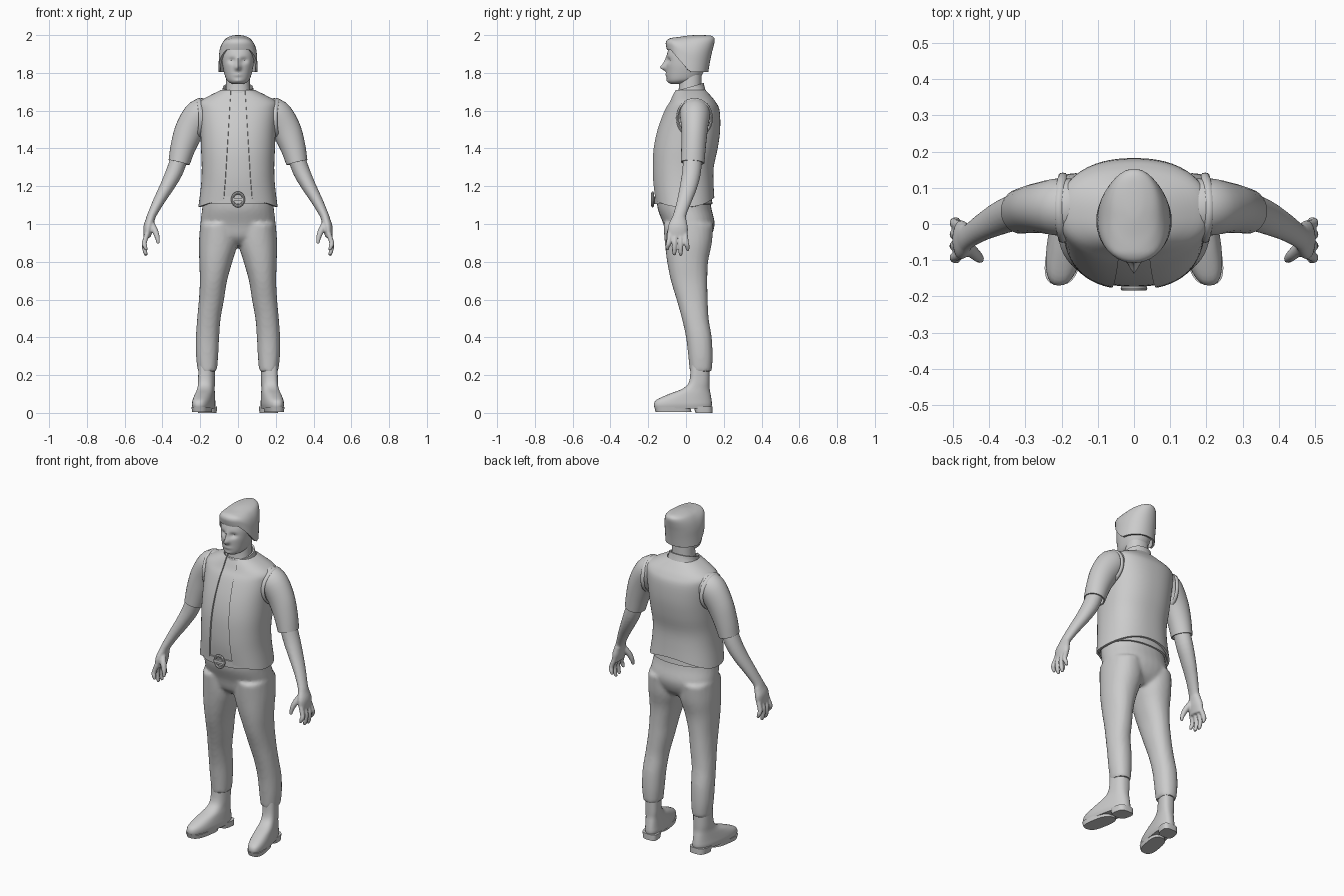
import bpy, bmesh
from math import sin, cos, pi, asin, exp, radians
from mathutils import Vector

if "Cube" in bpy.data.objects:
    bpy.data.objects.remove(bpy.data.objects["Cube"])


def dense(rows, k):
    """Catmull-Rom interpolation through rows of numbers."""
    out = []
    for i in range(len(rows) - 1):
        p = [rows[max(0, min(len(rows) - 1, i + j))] for j in (-1, 0, 1, 2)]
        for t in (s / k for s in range(k)):
            out.append([0.5 * (2 * b + (c - a) * t + (2 * a - 5 * b + 4 * c - d) * t * t
                               + (3 * b - a - 3 * c + d) * t ** 3) for a, b, c, d in zip(*p)])
    return out + [list(rows[-1])]


def skin(bm, rings, closed, cap):
    vs = [[bm.verts.new(p) for p in r] for r in rings]
    n = len(vs[0])
    for a, b in zip(vs, vs[1:]):
        for i in range(n if closed else n - 1):
            j = (i + 1) % n
            bm.faces.new((a[i], a[j], b[j], b[i]))
    if cap:
        bm.faces.new(vs[0][::-1])
        bm.faces.new(vs[-1])


def loft(bm, rows, k=4, n=32, p=2.2, cap=True, arc=None, fn=None):
    """Horizontal rings from rows (z, x0, x1, y0, y1), ordered upwards; angle 0 is the front."""
    rings = []
    for z, x0, x1, y0, y1 in dense(rows, k):
        rx, ry, cx, cy = abs(x1 - x0) / 2, (y1 - y0) / 2, (x0 + x1) / 2, (y0 + y1) / 2
        a0, a1 = arc(z, rx) if arc else (0, 2 * pi)
        ring = []
        for i in range(n):
            a = a0 + (a1 - a0) * i / (n - 1 if arc else n)
            s, c = sin(a), cos(a)
            v = Vector((cx + rx * abs(s) ** (2 / p) * (1 if s > 0 else -1),
                        cy - ry * abs(c) ** (2 / p) * (1 if c > 0 else -1), z))
            ring.append(fn(v) if fn else v)
        rings.append(ring)
    skin(bm, rings, arc is None, cap)


def tube(bm, rows, k=4, n=16, cap=True):
    """Rings square to a path; rows (x, y, z, radius across, radius front to back)."""
    d = dense(rows, k)
    rings = []
    for i, r in enumerate(d):
        t = (Vector(d[min(i + 1, len(d) - 1)][:3]) - Vector(d[max(i - 1, 0)][:3])).normalized()
        u = Vector((0, 1, 0)).cross(t).normalized()
        w = t.cross(u)
        rings.append([Vector(r[:3]) + u * cos(2 * pi * j / n) * r[3] + w * sin(2 * pi * j / n) * r[4]
                      for j in range(n)])
    skin(bm, rings, True, cap)


def finish(name, bm, voxel=0, mirror=False, solid=0):
    me = bpy.data.meshes.new(name)
    bm.to_mesh(me)
    bm.free()
    ob = bpy.data.objects.new(name, me)
    bpy.context.collection.objects.link(ob)
    if voxel:
        m = ob.modifiers.new("blend", 'REMESH')
        m.mode, m.voxel_size = 'VOXEL', voxel
        m = ob.modifiers.new("relax", 'SMOOTH')
        m.factor, m.iterations = 0.5, 3
    if solid:
        ob.modifiers.new("cloth", 'SOLIDIFY').thickness = solid
    if mirror:
        ob.modifiers.new("pair", 'MIRROR').use_mirror_merge = False
    bpy.ops.object.select_all(action='DESELECT')
    ob.select_set(True)
    bpy.context.view_layer.objects.active = ob
    bpy.ops.object.convert(target='MESH')
    bpy.ops.object.shade_smooth_by_angle(angle=radians(42))
    return bpy.context.object


def sym(rows):
    return [(z, -w, w, y0, y1) for z, w, y0, y1 in rows]


# Trousers: hips and two legs blended together
bm = bmesh.new()
loft(bm, sym([(.89, .09, -.06, .09), (.93, .18, -.1, .13), (1.0, .198, -.12, .152),
              (1.08, .19, -.15, .135), (1.15, .185, -.155, .125)]))
leg = [(.22, .112, .213, .02, .137), (.3, .105, .222, .012, .141), (.4, .1, .223, 0, .136),
       (.5, .092, .216, -.022, .12), (.6, .074, .207, -.05, .115), (.7, .058, .202, -.08, .113),
       (.8, .03, .205, -.1, .117), (.9, .002, .207, -.112, .137), (1.0, .01, .2, -.12, .145)]
for s in (1, -1):
    loft(bm, [(z, a * s, b * s, c, d) for z, a, b, c, d in leg])
finish("trousers", bm, voxel=.011)


# Boots, toes turned outwards, with sole and heel
def toe_out(v):
    return Vector((v.x + .165 - (v.y - .08) * .17, v.y, v.z))


bm = bmesh.new()
loft(bm, sym([(.022, .049, -.165, .133), (.045, .053, -.17, .137), (.07, .051, -.155, .135),
              (.1, .047, -.09, .13), (.13, .043, -.015, .125), (.17, .043, .018, .125),
              (.26, .042, .025, .125)]), p=2.5, fn=toe_out)
finish("boots", bm, mirror=True)
bm = bmesh.new()
loft(bm, sym([(.005, .047, -.16, .03), (.03, .05, -.168, .02)]), k=1, p=2.8, fn=toe_out)
loft(bm, sym([(0, .047, .05, .14), (.035, .05, .04, .14)]), k=1, p=3.2, fn=toe_out)
finish("boot_soles", bm, mirror=True)

# Vest: open shell with dipping side hem
torso = [(1.09, .21, -.168, .15), (1.2, .196, -.178, .146), (1.3, .192, -.181, .147),
         (1.4, .196, -.175, .168), (1.5, .2, -.153, .181), (1.6, .207, -.115, .178),
         (1.645, .205, -.088, .158), (1.68, .15, -.072, .13), (1.71, .088, -.058, .103)]
P = 2.35


def gap(z, rx):
    return asin(((.038 + (1.71 - z) * .062) / rx) ** (P / 2))


def hem(v):
    f = max(0, 1 - (v.z - 1.09) / .15) * max(0, 1 - (v.x / .21) ** 2)
    v.z += f * (.042 if v.y < 0 else .052)
    return v


bm = bmesh.new()
loft(bm, sym(torso), n=56, p=P, cap=False, fn=hem,
     arc=lambda z, r: (gap(z, r), 2 * pi - gap(z, r)))
finish("vest", bm, solid=.012)

# Shirt front showing in the vest opening
bm = bmesh.new()
loft(bm, sym([(z, w - .008, a + .008, b - .008) for z, w, a, b in torso]), n=14, p=P, cap=False,
     fn=hem, arc=lambda z, r: (-gap(z, r) - .12, gap(z, r) + .12))
finish("shirt_front", bm)


# Standing collar, higher at the back
def tilt(v):
    v.z += v.y * .28
    return v


bm = bmesh.new()
loft(bm, sym([(1.675, .092, -.062, .104), (1.7, .083, -.06, .098), (1.72, .08, -.056, .094)]),
     cap=False, fn=tilt)
finish("collar", bm, solid=.01)

# Sleeves
bm = bmesh.new()
tube(bm, [(.15, .045, 1.6, .065, .075), (.2, .047, 1.58, .083, .08), (.255, .045, 1.5, .078, .07),
          (.29, .04, 1.41, .067, .065), (.312, .035, 1.325, .057, .062)], n=28, cap=False)
bmesh.ops.recalc_face_normals(bm, faces=bm.faces)
finish("sleeves", bm, mirror=True, solid=.008)

# Armhole trim of the vest
bm = bmesh.new()
loop = []
for i in range(40):
    a = 2 * pi * i / 40
    c = Vector((.207 - 1.3 * (.09 * cos(a)) ** 2, .045 + .09 * cos(a), 1.56 + .1 * sin(a)))
    out = Vector((0, cos(a), sin(a)))
    loop.append([c + out * .007 * cos(b) + Vector((.012 * sin(b), 0, 0))
                 for b in (2 * pi * j / 8 for j in range(8))])
skin(bm, loop + loop[:1], True, False)
bmesh.ops.remove_doubles(bm, verts=bm.verts, dist=1e-5)
bmesh.ops.recalc_face_normals(bm, faces=bm.faces)
finish("armhole_trim", bm, mirror=True)

# Forearms with hands, fingers and thumbs
bm = bmesh.new()
tube(bm, [(.303, .036, 1.37, .045, .05), (.335, .03, 1.28, .045, .05), (.375, .014, 1.2, .038, .046),
          (.42, -.01, 1.12, .03, .038), (.455, -.033, 1.05, .024, .034), (.465, -.038, 1.02, .024, .042),
          (.475, -.043, .98, .026, .054), (.481, -.045, .93, .018, .053)], n=20)
for y0, y1, tip in ((-.086, -.098, .862), (-.058, -.062, .835), (-.03, -.028, .833), (-.004, .008, .858)):
    r = .0135
    tube(bm, [(.48, y0, .95, r, r), (.496, (y0 + y1) / 2, .9, r, r), (.492, y1, tip + .02, .012, .012),
              (.484, y1, tip, .008, .008)], n=10)
tube(bm, [(.465, -.055, 1.01, .018, .018), (.44, -.082, .965, .017, .017), (.426, -.095, .925, .013, .013),
          (.423, -.1, .895, .008, .008)], n=10)
bmesh.ops.recalc_face_normals(bm, faces=bm.faces)
finish("arms", bm, voxel=.0055, mirror=True)


# Head with sculpted nose, brow, eye sockets and mouth
def face(v):
    def g(x, z, sx, sz):
        return exp(-((v.x - x) / sx) ** 2 - ((v.z - z) / sz) ** 2)
    if v.y < -.02:
        v.y -= .028 * g(0, 1.828, .014, .016) + .014 * g(0, 1.855, .011, .025)
        v.y += .014 * (g(.032, 1.866, .02, .013) + g(-.032, 1.866, .02, .013))
        v.y -= .006 * g(0, 1.79, .022, .008) + .005 * g(0, 1.757, .02, .01)
    return v


bm = bmesh.new()
loft(bm, sym([(1.742, .03, -.082, -.02), (1.752, .05, -.094, .03), (1.77, .064, -.101, .07),
              (1.81, .076, -.104, .095), (1.85, .083, -.105, .103), (1.9, .086, -.1, .11),
              (1.95, .078, -.085, .11)]), k=6, n=64, fn=face)
finish("head", bm)
bm = bmesh.new()
loft(bm, sym([(1.67, .07, -.045, .088), (1.72, .064, -.038, .083), (1.8, .062, -.035, .083)]))
finish("neck", bm)


# Cap: raised brow edge in front, low over ears and nape, peaked at the back
def brow_edge(v):
    e = min(1.92, max(1.805, 1.805 + (.02 - v.y) * 1.15))
    v.z = max(v.z, e + (v.z - 1.8) / .2 * (2 - e))
    return v


bm = bmesh.new()
loft(bm, sym([(1.8, .104, -.1, .118), (1.85, .102, -.105, .126), (1.9, .099, -.107, .136),
              (1.94, .09, -.098, .146), (1.97, .075, -.07, .152), (1.987, .057, -.03, .148),
              (1.997, .03, .01, .13), (2.0, .008, .05, .09)]), n=40, p=2.1, cap=False, fn=brow_edge)
top = sorted(bm.verts, key=lambda v: -v.index)
bmesh.ops.holes_fill(bm, edges=[e for e in bm.edges if e.is_boundary and e.verts[0].co.z > 1.995
                                and e.verts[1].co.z > 1.995])
finish("cap", bm, solid=.012)

# Belt and oval buckle
bm = bmesh.new()
loft(bm, sym([(1.105, .194, -.168, .14), (1.145, .192, -.17, .136)]), k=1, p=P, cap=False)
finish("belt", bm, solid=.01)
bpy.ops.mesh.primitive_torus_add(major_radius=.03, minor_radius=.007, major_segments=24, minor_segments=8,
                                 location=(0, -.177, 1.13), rotation=(pi / 2, 0, 0))
buckle = bpy.context.object
buckle.name, buckle.scale = "buckle_ring", (1.0, 1.15, 1)
bpy.ops.object.shade_smooth_by_angle(angle=radians(42))
bpy.ops.mesh.primitive_cube_add(size=1, location=(0, -.177, 1.13))
bpy.context.object.name, bpy.context.object.scale = "buckle_bar", (.07, .012, .016)
